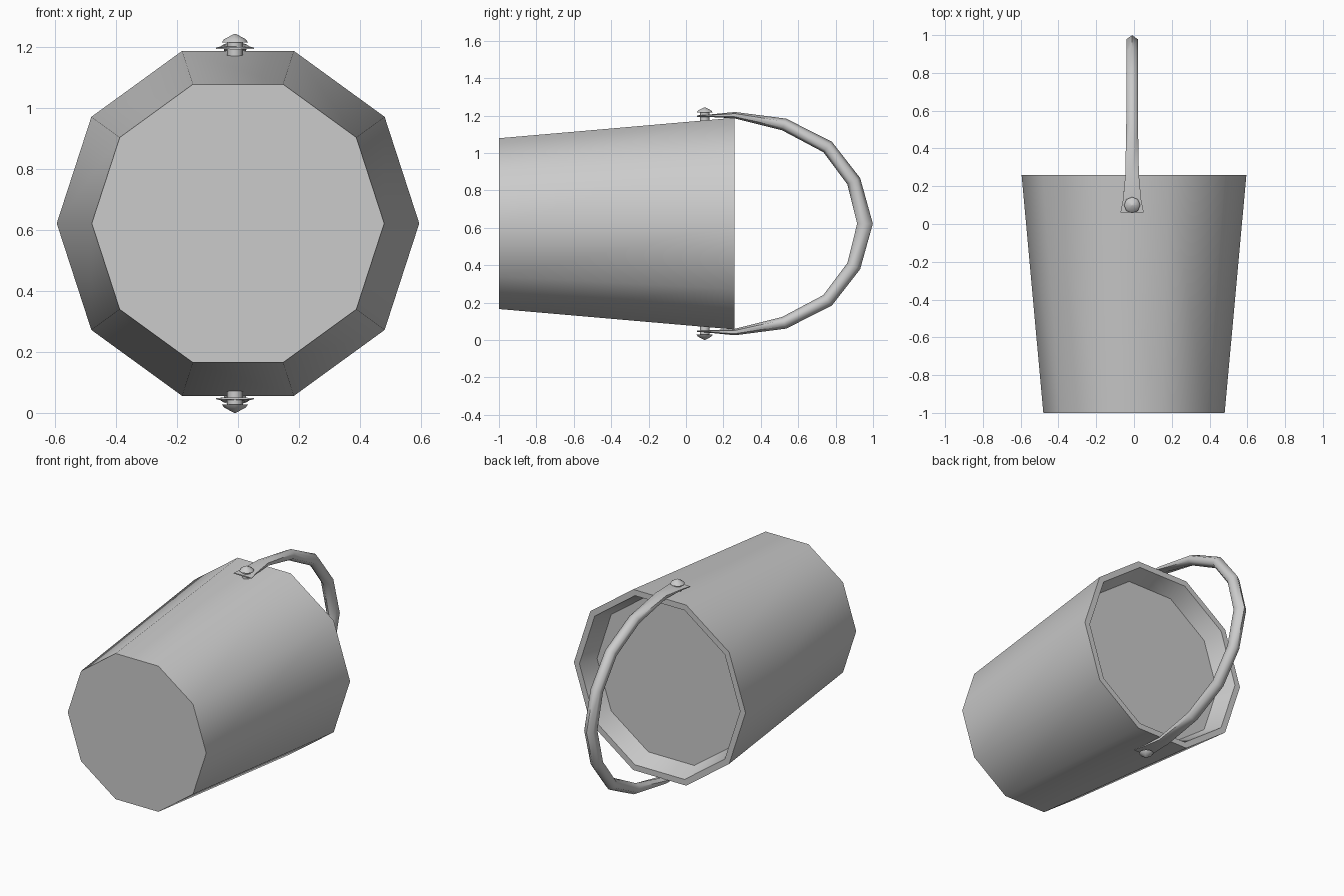
import bpy, bmesh, math
from mathutils import Vector

if "Cube" in bpy.data.objects:
    bpy.data.objects.remove(bpy.data.objects["Cube"])

MID = 0.622      # height of the pail's axis
HX = -0.01       # handle sits slightly off centre

metal = bpy.data.materials.new("grey_metal")
metal.use_nodes = True
grey = (0.6, 0.6, 0.6, 1)
metal.diffuse_color = grey
metal.node_tree.nodes["Principled BSDF"].inputs["Base Color"].default_value = grey


def loft(name, rings, angle):
    """Join rings of equal point count with quads and cap both ends."""
    bm = bmesh.new()
    loops = [[bm.verts.new(p) for p in ring] for ring in rings]
    n = len(loops[0])
    for a, b in zip(loops, loops[1:]):
        for i in range(n):
            j = (i + 1) % n
            bm.faces.new((a[i], a[j], b[j], b[i]))
    bm.faces.new(loops[0][::-1])
    bm.faces.new(loops[-1])
    bmesh.ops.recalc_face_normals(bm, faces=bm.faces)
    mesh = bpy.data.meshes.new(name)
    bm.to_mesh(mesh)
    bm.free()
    mesh.materials.append(metal)
    obj = bpy.data.objects.new(name, mesh)
    bpy.context.collection.objects.link(obj)
    bpy.ops.object.select_all(action='DESELECT')
    obj.select_set(True)
    bpy.context.view_layer.objects.active = obj
    bpy.ops.object.shade_smooth_by_angle(angle=math.radians(angle))
    return obj


def circle(n):
    return [(math.cos(t * math.tau / n), math.sin(t * math.tau / n)) for t in range(n)]


# Pail: outer wall, rim, inner wall and the flat surface inside
profile = [(0.48, -1.0), (0.595, 0.26), (0.557, 0.26), (0.515, 0.145)]
loft("pail", [[(r * c, y, MID + r * s) for c, s in circle(10)] for r, y in profile], 40)

# Handle: hexagonal bar flattened at its ends; (y, z offset, half width, half thickness)
half = [(0.06, 0.575, 0.062, 0.004), (0.13, 0.577, 0.048, 0.007),
        (0.26, 0.580, 0.036, 0.017), (0.525, 0.530, 0.031, 0.033),
        (0.757, 0.41, 0.031, 0.036), (0.897, 0.227, 0.031, 0.038)]
path = half + [(0.957, 0, 0.031, 0.042)] + [(y, -z, w, t) for y, z, w, t in half[::-1]]
rings = []
for i, (y, z, w, t) in enumerate(path):
    before, after = path[max(i - 1, 0)], path[min(i + 1, len(path) - 1)]
    along = Vector((0, after[0] - before[0], after[1] - before[1])).normalized()
    out = Vector((0, -along.z, along.y))
    centre = Vector((HX, y, MID + z))
    rings.append([centre + out * t * c + Vector((w * s / math.sin(math.pi / 3), 0, 0))
                  for c, s in circle(6)])
loft("handle", rings, 62)

# Rivets: shaft and pointed head holding each handle end
rivet = [(0.026, 0.53), (0.026, 0.594), (0.043, 0.594), (0.036, 0.604), (0.003, 0.622)]
for name, side in (("upper_rivet", 1), ("lower_rivet", -1)):
    loft(name, [[(HX + r * c, 0.1 + r * s, MID + side * h) for c, s in circle(8)]
                for r, h in rivet], 50)
